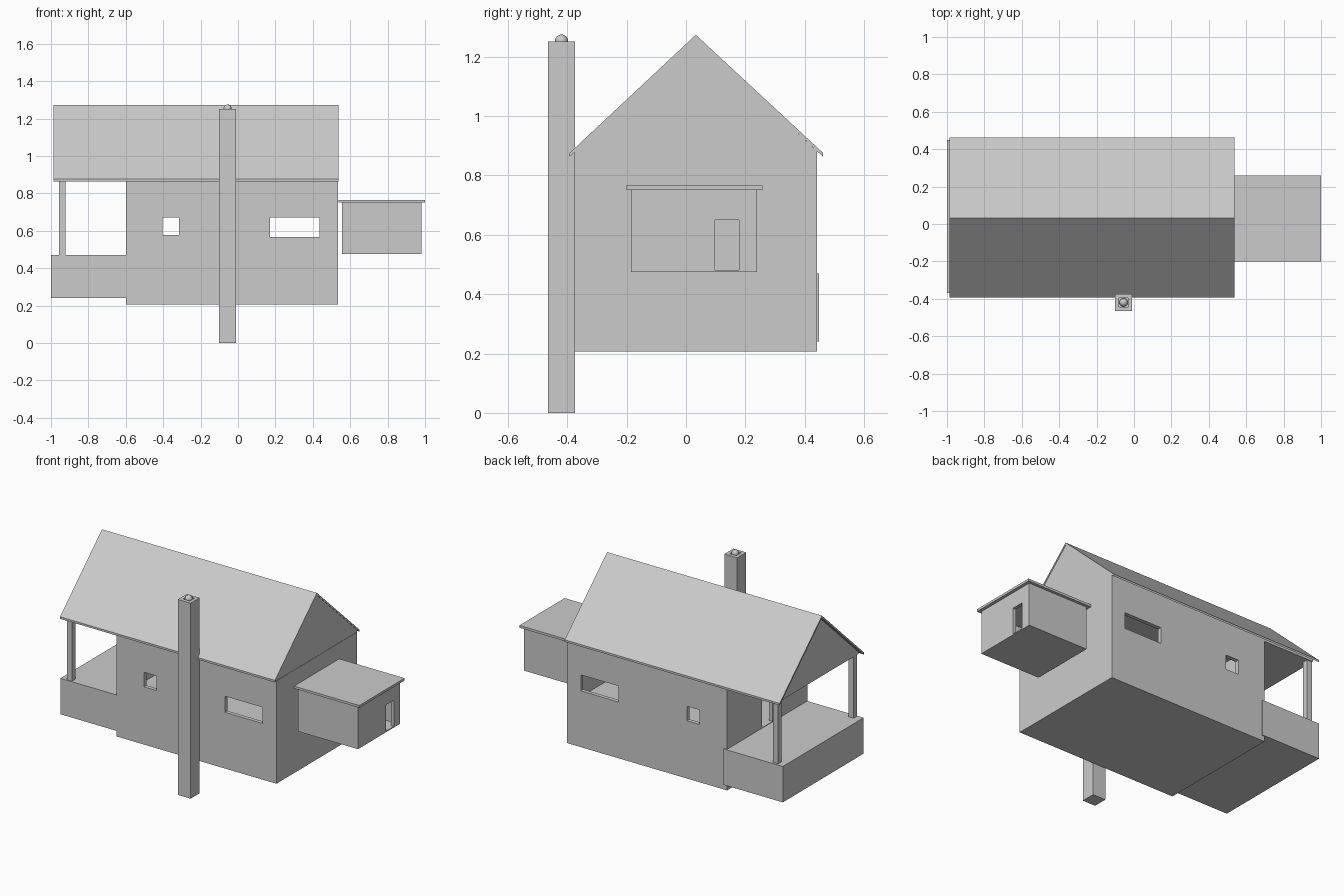
import bpy, bmesh

if "Cube" in bpy.data.objects:
    bpy.data.objects.remove(bpy.data.objects["Cube"])


def mesh_object(name, bm):
    bmesh.ops.recalc_face_normals(bm, faces=bm.faces[:])
    me = bpy.data.meshes.new(name)
    bm.to_mesh(me)
    bm.free()
    ob = bpy.data.objects.new(name, me)
    bpy.context.collection.objects.link(ob)
    return ob


def box(name, x, y, z):
    """Box from (min, max) ranges on each axis."""
    bm = bmesh.new()
    bmesh.ops.create_cube(bm, size=1)
    for v in bm.verts:
        v.co = [(a + b) / 2 + c * (b - a) for c, (a, b) in zip(v.co, (x, y, z))]
    return mesh_object(name, bm)


def prism(name, profile, x0, x1):
    """Extrude a (y, z) profile along x."""
    bm = bmesh.new()
    face = bm.faces.new([bm.verts.new((x0, y, z)) for y, z in profile])
    new = bmesh.ops.extrude_face_region(bm, geom=[face])["geom"]
    bmesh.ops.translate(bm, vec=(x1 - x0, 0, 0),
                        verts=[g for g in new if isinstance(g, bmesh.types.BMVert)])
    return mesh_object(name, bm)


def cut(ob, *ranges):
    """Subtract boxes one after another."""
    for r in ranges:
        cutter = box("cutter", *r)
        cutter.hide_render = True
        mod = ob.modifiers.new("opening", "BOOLEAN")
        mod.operation = "DIFFERENCE"
        mod.solver = "EXACT"
        mod.object = cutter
        bpy.context.view_layer.objects.active = ob
        bpy.ops.object.modifier_apply(modifier=mod.name)
        bpy.data.objects.remove(cutter, do_unlink=True)


WALL = 0.025
FLOOR, EAVE, RIDGE_Y = 0.47, 0.866, 0.033
Y0, Y1 = -0.375, 0.441

# Main house: hollow room, see-through windows front and back, porch door
house = box("house_walls", (-0.6, 0.535), (Y0, Y1), (0.207, EAVE))
cut(house,
    ((-0.6 + WALL, 0.535 - WALL), (Y0 + WALL, Y1 - WALL), (FLOOR, EAVE - 0.01)),
    ((-0.405, -0.315), (-0.6, 0.6), (0.577, 0.67)),
    ((0.17, 0.437), (-0.6, 0.6), (0.567, 0.67)),
    ((-0.7, -0.59 + WALL), (-0.02, 0.09), (FLOOR + 0.003, 0.67)))

# Gable loft, running out over the porch
prism("gable_loft", [(Y0, EAVE), (Y1, EAVE), (Y1, 0.882), (RIDGE_Y, 1.262), (Y0, 0.882)],
      -0.96, 0.533)

# Pitched roof as a thin folded sheet
prism("pitched_roof",
      [(-0.392, 0.876), (RIDGE_Y, 1.274), (0.462, 0.876), (0.462, 0.863),
       (RIDGE_Y, 1.26), (-0.392, 0.863)], -0.987, 0.536)

# Porch deck and its two posts
box("porch_deck", (-1.0, -0.58), (-0.37, 0.448), (0.24, FLOOR))
for side, y in (("front", -0.365), ("back", 0.4)):
    box(side + "_porch_post", (-0.957, -0.922), (y, y + 0.035), (FLOOR, EAVE + 0.01))

# Small annex room with a doorway and flat roof
annex = box("annex_walls", (0.555, 0.98), (-0.185, 0.24), (0.475, 0.752))
cut(annex,
    ((0.575, 0.96), (-0.165, 0.22), (0.482, 0.74)),
    ((0.95, 1.1), (0.097, 0.178), (0.482, 0.65)))
box("annex_roof", (0.537, 1.0), (-0.2, 0.258), (0.751, 0.766))

# Chimney with a recessed flue and a round cap
chimney = box("chimney", (-0.101, -0.01), (-0.465, -0.374), (0, 1.252))
cut(chimney, ((-0.079, -0.032), (-0.443, -0.396), (1.235, 1.3)))
bpy.ops.mesh.primitive_uv_sphere_add(segments=24, ring_count=12, radius=0.022,
                                     location=(-0.0555, -0.4195, 1.253))
bpy.context.object.name = "chimney_cap"
bpy.ops.object.shade_smooth_by_angle()
